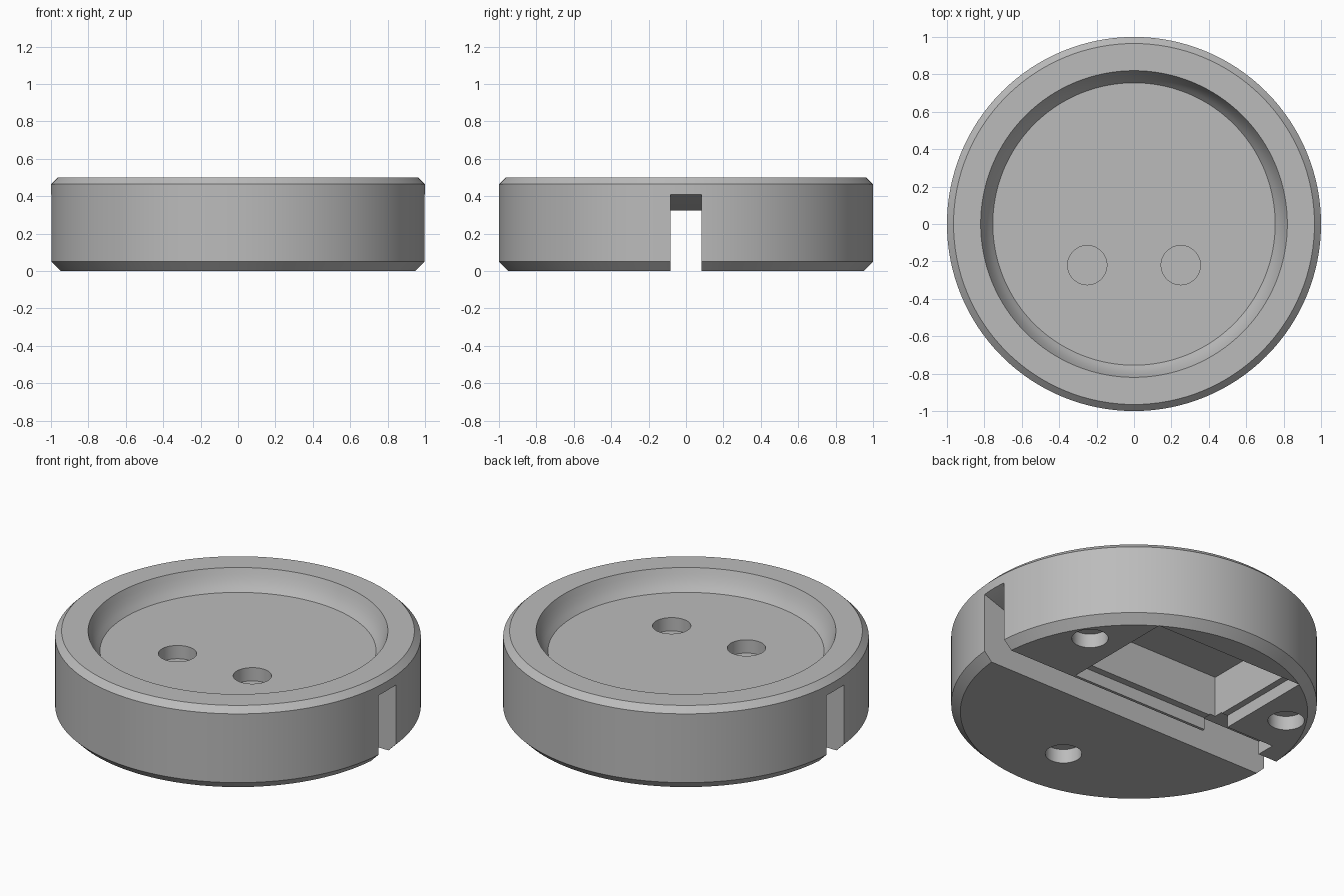
import bpy
import bmesh
import math

default_cube = bpy.data.objects.get("Cube")
if default_cube:
    bpy.data.objects.remove(default_cube, do_unlink=True)

SEGMENTS = 128


def make_object(name, bm):
    bmesh.ops.recalc_face_normals(bm, faces=bm.faces)
    mesh = bpy.data.meshes.new(name)
    bm.to_mesh(mesh)
    bm.free()
    obj = bpy.data.objects.new(name, mesh)
    bpy.context.collection.objects.link(obj)
    return obj


def lathe(name, profile):
    """Solid of revolution whose profile is closed by flat end caps."""
    bm = bmesh.new()
    rings = []
    for r, z in profile:
        angles = [math.tau * i / SEGMENTS for i in range(SEGMENTS)]
        rings.append([bm.verts.new((r * math.cos(a), r * math.sin(a), z)) for a in angles])
    for low, high in zip(rings, rings[1:]):
        for i in range(SEGMENTS):
            j = (i + 1) % SEGMENTS
            bm.faces.new((low[i], low[j], high[j], high[i]))
    bm.faces.new(rings[0])
    bm.faces.new(rings[-1])
    return make_object(name, bm)


def box(name, x0, x1, y0, y1, z0, z1):
    bm = bmesh.new()
    bmesh.ops.create_cube(bm, size=1)
    for v in bm.verts:
        v.co.x = x1 if v.co.x > 0 else x0
        v.co.y = y1 if v.co.y > 0 else y0
        v.co.z = z1 if v.co.z > 0 else z0
    return make_object(name, bm)


def drill(name, x, y, radius, z0, z1):
    bm = bmesh.new()
    bmesh.ops.create_cone(bm, cap_ends=True, segments=48, radius1=radius,
                          radius2=radius, depth=z1 - z0)
    bmesh.ops.translate(bm, verts=bm.verts, vec=(x, y, (z0 + z1) / 2))
    return make_object(name, bm)


def prism(name, outline, half_width):
    """Extrude an x-z outline along y."""
    bm = bmesh.new()
    face = bm.faces.new([bm.verts.new((x, -half_width, z)) for x, z in outline])
    extruded = bmesh.ops.extrude_face_region(bm, geom=[face])["geom"]
    moved = [g for g in extruded if isinstance(g, bmesh.types.BMVert)]
    bmesh.ops.translate(bm, verts=moved, vec=(0, 2 * half_width, 0))
    return make_object(name, bm)


# Chamfered round body with the dished recess in its top
FLOOR = 0.38
body = lathe("round_base", [
    (0.755, FLOOR), (0.775, 0.405), (0.793, 0.435), (0.808, 0.468), (0.82, 0.5),
    (0.965, 0.5), (1, 0.465), (1, 0.05), (0.95, 0)])

# Cable slot across the underside, rising towards both ends
slot_half = [(0.76, 0.325), (1.1, 0.445), (1.1, -0.1)]
slot = slot_half + [(-x, z) for x, z in reversed(slot_half)]
cutters = [prism("cable_slot_cutter", slot, 0.083)]

# Stepped compartment with a shallow lid seat, and the side notch to the slot
cutters += [
    box("compartment_cutter", -0.46, 0.46, 0.143, 0.77, -0.1, 0.325),
    box("lid_seat_cutter", -0.5, 0.5, 0.1, 0.81, -0.1, 0.073),
    box("notch_cutter", -0.82, -0.42, 0, 0.2, -0.1, 0.08)]

# Blind holes in the dish floor and in the underside
for x in (-0.25, 0.25):
    cutters.append(drill("top_hole_cutter", x, -0.22, 0.105, FLOOR - 0.08, 0.6))
for x, y in ((0, -0.6), (0.7, 0.46), (-0.7, 0.46)):
    cutters.append(drill("foot_hole_cutter", x, y, 0.1, -0.1, 0.085))

for cutter in cutters:
    cutter.hide_render = True
    cut = body.modifiers.new(cutter.name, "BOOLEAN")
    cut.operation = "DIFFERENCE"
    cut.solver = "EXACT"
    cut.object = cutter

# Bake the cuts and drop the cutters
depsgraph = bpy.context.evaluated_depsgraph_get()
baked = bpy.data.meshes.new_from_object(body.evaluated_get(depsgraph))
body.modifiers.clear()
body.data = baked
for cutter in cutters:
    bpy.data.objects.remove(cutter, do_unlink=True)

# Single grey finish
grey = bpy.data.materials.new("plain_grey")
grey.use_nodes = True
colour = (0.5, 0.5, 0.5, 1)
grey.diffuse_color = colour
grey.node_tree.nodes["Principled BSDF"].inputs["Base Color"].default_value = colour
body.data.materials.clear()
body.data.materials.append(grey)

bpy.ops.object.select_all(action="DESELECT")
body.select_set(True)
bpy.context.view_layer.objects.active = body
bpy.ops.object.shade_smooth_by_angle(angle=math.radians(25))
